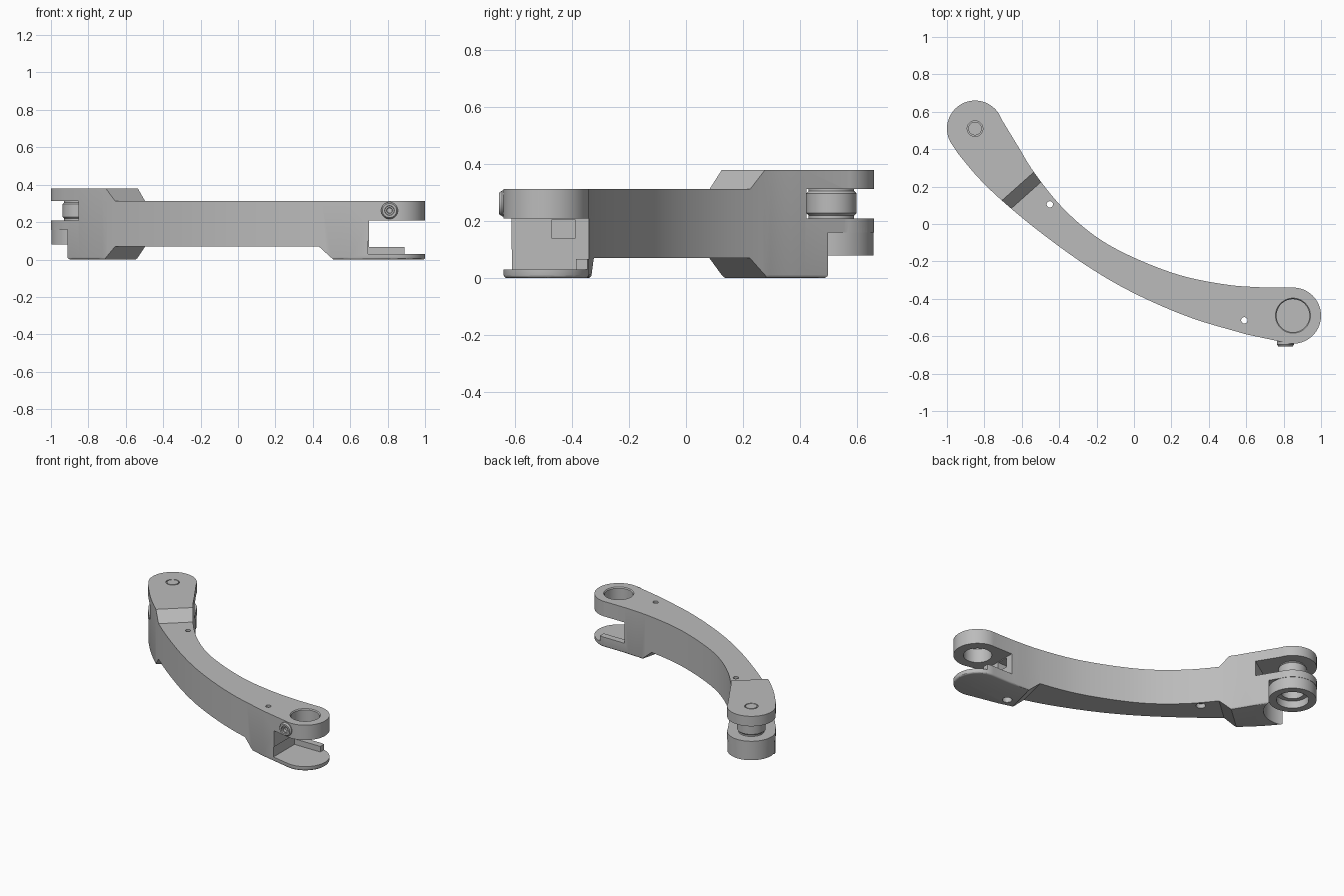
import bpy, bmesh, math
from mathutils import Vector

cube = bpy.data.objects.get("Cube")
if cube:
    bpy.data.objects.remove(cube, do_unlink=True)

grey = bpy.data.materials.new("plain_grey")
grey.use_nodes = True
grey.diffuse_color = (0.5, 0.5, 0.5, 1)
grey.node_tree.nodes["Principled BSDF"].inputs["Base Color"].default_value = (0.5, 0.5, 0.5, 1)

LEFT_PIVOT = (-0.85, 0.51)     # joint with the post
RIGHT_PIVOT = (0.85, -0.49)    # joint with the open bore
R = 0.15


def finish(name, bm):
    bmesh.ops.recalc_face_normals(bm, faces=bm.faces)
    mesh = bpy.data.meshes.new(name)
    bm.to_mesh(mesh)
    bm.free()
    mesh.materials.append(grey)
    ob = bpy.data.objects.new(name, mesh)
    bpy.context.collection.objects.link(ob)
    return ob


def hull(name, points):
    bm = bmesh.new()
    for p in points:
        bm.verts.new(p)
    bmesh.ops.convex_hull(bm, input=bm.verts)
    return finish(name, bm)


def box(name, xs, ys, zs):
    return hull(name, [(x, y, z) for x in xs for y in ys for z in zs])


def lathe(name, profile, centre, steps=64):
    """Spin a closed (radius, z) profile that may touch the axis."""
    bm = bmesh.new()
    vs = [bm.verts.new((r, 0, z)) for r, z in profile]
    face = bm.faces.new(vs)
    edges = list(face.edges)
    bm.faces.remove(face)
    bmesh.ops.spin(bm, geom=vs + edges, cent=(0, 0, 0), axis=(0, 0, 1),
                   angle=math.tau, steps=steps, use_duplicate=False)
    bmesh.ops.remove_doubles(bm, verts=bm.verts, dist=1e-5)
    bmesh.ops.dissolve_degenerate(bm, dist=1e-6, edges=bm.edges)
    loose = [e for e in bm.edges if not e.link_faces]
    bmesh.ops.delete(bm, geom=loose, context='EDGES')
    ob = finish(name, bm)
    ob.location = (centre[0], centre[1], centre[2] if len(centre) > 2 else 0)
    return ob


def smooth_path(pts, n=6):
    """Catmull-Rom curve through the points."""
    pts = [Vector(p) for p in pts]
    ext = [2 * pts[0] - pts[1]] + pts + [2 * pts[-1] - pts[-2]]
    out = []
    for a, b, c, d in zip(ext, ext[1:], ext[2:], ext[3:]):
        for i in range(n):
            t = i / n
            out.append(0.5 * (2 * b + (c - a) * t + (2 * a - 5 * b + 4 * c - d) * t * t
                              + (3 * b - a - 3 * c + d) * t ** 3))
    return out + [pts[-1]]


def arc(centre, a0, a1, n=36):
    angles = [math.radians(a0 + (a1 - a0) * i / n) for i in range(n + 1)]
    return [Vector((centre[0] + R * math.cos(a), centre[1] + R * math.sin(a))) for a in angles]


def cut(target, cutter):
    cutter.hide_render = True
    mod = target.modifiers.new("cut", 'BOOLEAN')
    mod.operation = 'DIFFERENCE'
    mod.solver = 'EXACT'
    mod.object = cutter
    bpy.context.view_layer.update()
    bpy.ops.object.select_all(action='DESELECT')
    bpy.context.view_layer.objects.active = target
    target.select_set(True)
    bpy.ops.object.modifier_apply(modifier=mod.name)
    bpy.data.objects.remove(cutter, do_unlink=True)


def across(point, direction, z, half=0.3):
    """Two points on a line crossing the arm."""
    p, d = Vector(point), Vector(direction).normalized() * half
    return [(*(p + d), z), (*(p - d), z)]


# Curved arm: plan outline extruded upward, lower rim rounded
outer = [(-0.94, 0.375), (-0.83, 0.245), (-0.70, 0.12), (-0.5, -0.045), (-0.25, -0.225),
         (0, -0.37), (0.3, -0.50), (0.6, -0.59)]
inner = [(0.7, -0.34), (0.5, -0.325), (0.25, -0.275), (0, -0.18), (-0.2, -0.07),
         (-0.38, 0.085), (-0.53, 0.27), (-0.62, 0.415)]
outline = (smooth_path(outer) + arc(RIGHT_PIVOT, -105, 95)
           + smooth_path(inner) + arc(LEFT_PIVOT, 20, 208))
bm = bmesh.new()
base = bm.faces.new([bm.verts.new((p.x, p.y, 0)) for p in outline])
rim = list(base.edges)
ret = bmesh.ops.extrude_face_region(bm, geom=[base], use_keep_orig=True)
bmesh.ops.translate(bm, vec=(0, 0, 0.38),
                    verts=[v for v in ret["geom"] if isinstance(v, bmesh.types.BMVert)])
bmesh.ops.bevel(bm, geom=rim, offset=0.012, segments=3, profile=0.5, affect='EDGES')
arm = finish("curved_arm", bm)

# Lower the top everywhere but the raised left tongue
slope = (0.18, 0.16)
top_z = 0.312
cut(arm, hull("top_cutter",
              across((-0.575, 0.155), slope, top_z) + across((-0.62, 0.205), slope, 0.382)
              + across((-0.65, 0.238), slope, 0.43)
              + [(x, y, z) for x in (0, 1.3) for y in (-1, 0.3) for z in (top_z, 0.43)]))

# Raise the underside between the two feet
cross = (0.24, 0.97)
cut(arm, hull("under_cutter",
              across((-0.575, 0.155), slope, 0.07) + across((-0.65, 0.235), slope, -0.03)
              + across((0.455, -0.45), cross, 0.07) + across((0.565, -0.48), cross, -0.03)))

# Right fork slot, leaving a low lip on the inner side
cut(arm, box("slot_cutter", (0.70, 1.2), (-0.9, -0.1), (0.068, 0.21)))
cut(arm, box("floor_cutter", (0.695, 1.2), (-0.9, -0.385), (0.03, 0.1)))
cut(arm, box("lip_cutter", (0.89, 1.2), (-0.9, -0.1), (0.03, 0.1)))
cut(arm, box("pocket_cutter", (0.6, 0.75), (-0.47, -0.39), (0.14, 0.205)))

# Right bore
cut(arm, lathe("bore_cutter", [(0, 0.12), (0.088, 0.12), (0.088, 0.305), (0.1, 0.32), (0, 0.32)],
               RIGHT_PIVOT))

# Left fork gap under the tongue
gap_line = (0.19, 0.125)
cut(arm, hull("gap_cutter", [p for z in (0.21, top_z) for q in ((-0.745, 0.343), (-1.02, 0.76))
                             for p in across(q, gap_line, z, 0.4)]))

# Clearance round the lower ring, and the ring's stepped recess
cut(arm, lathe("clearance_cutter", [(0, -0.1), (0.18, -0.1), (0.18, 0.16), (0.148, 0.16),
                                    (0.148, 0.08), (0, 0.08)], LEFT_PIVOT))
cut(arm, lathe("recess_cutter", [(0, 0.04), (0.1, 0.04), (0.1, 0.13), (0.07, 0.13),
                                 (0.07, 0.19), (0, 0.19)], LEFT_PIVOT))

# Round groove marking the pin head on the tongue
cut(arm, lathe("groove_cutter", [(0.036, 0.37), (0.042, 0.37), (0.042, 0.4), (0.036, 0.4)],
               LEFT_PIVOT))

# Small through holes, wider underneath
for spot in ((-0.45, 0.105), (0.59, -0.515)):
    cut(arm, lathe("hole_cutter", [(0, -0.1), (0.03, -0.1), (0.03, 0.1), (0.017, 0.1),
                                   (0.017, 0.5), (0, 0.5)], spot, 24))

# Post between ring and tongue
post = lathe("pivot_post", [(0, 0.2), (0.08, 0.2), (0.08, 0.22), (0.088, 0.228), (0.088, 0.297),
                            (0.08, 0.305), (0.08, 0.32), (0, 0.32)], LEFT_PIVOT)

# Socket screw on the outer side of the right joint
screw = lathe("side_screw", [(0, -0.05), (0.045, -0.05), (0.045, 0.008), (0.038, 0.018),
                             (0.026, 0.018), (0.024, 0.01), (0.016, 0.01), (0.012, -0.01),
                             (0, -0.01)], (0.81, -0.637, 0.262), 32)
screw.rotation_euler.x = math.pi / 2

for ob in (arm, post, screw):
    bpy.ops.object.select_all(action='DESELECT')
    ob.select_set(True)
    bpy.context.view_layer.objects.active = ob
    bpy.ops.object.shade_smooth_by_angle(angle=math.radians(30))
